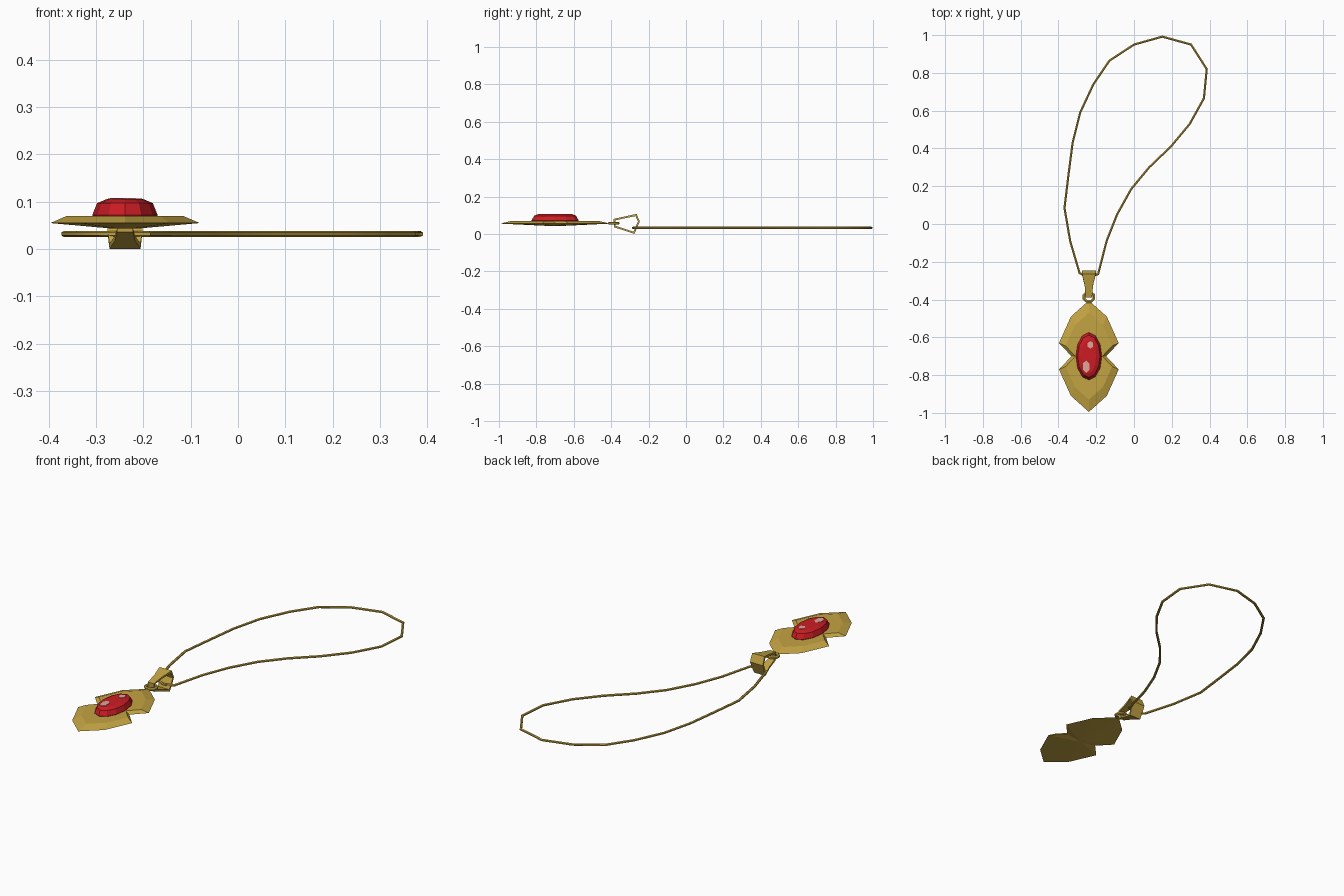
import bpy, bmesh, math
from mathutils import Vector

if "Cube" in bpy.data.objects:
    bpy.data.objects.remove(bpy.data.objects["Cube"])

CX, CY = -0.239, -0.70   # pendant centre


def material(name, rgb):
    m = bpy.data.materials.new(name)
    m.diffuse_color = (*rgb, 1)
    m.use_nodes = True
    m.node_tree.nodes["Principled BSDF"].inputs["Base Color"].default_value = m.diffuse_color
    return m


gold = material("gold", (0.55, 0.37, 0.055))
red = material("ruby red", (0.60, 0.012, 0.017))
pink = material("pale glint", (0.75, 0.38, 0.33))


def loft(name, rings, mat, closed=False, smooth=None):
    """Skin between rings of points; cap the ends or join last to first."""
    bm = bmesh.new()
    vs = [[bm.verts.new(p) for p in r] for r in rings]
    n, k = len(rings[0]), len(rings)
    for i in range(k if closed else k - 1):
        a, b = vs[i], vs[(i + 1) % k]
        for j in range(n):
            bm.faces.new((a[j], a[(j + 1) % n], b[(j + 1) % n], b[j]))
    if not closed:
        bm.faces.new(vs[0])
        bm.faces.new(vs[-1])
    bmesh.ops.recalc_face_normals(bm, faces=bm.faces)
    me = bpy.data.meshes.new(name)
    bm.to_mesh(me)
    bm.free()
    me.materials.append(mat)
    ob = bpy.data.objects.new(name, me)
    bpy.context.collection.objects.link(ob)
    if smooth:
        me.shade_smooth()
        bpy.ops.object.select_all(action='DESELECT')
        bpy.context.view_layer.objects.active = ob
        ob.select_set(True)
        bpy.ops.object.shade_smooth_by_angle(angle=math.radians(smooth))
    return ob


def tube(name, path, radius, sides, mat):
    """Closed tube along a loop lying flat, with mitred corners."""
    rings, n = [], len(path)
    for i, p in enumerate(path):
        d1 = (p - path[i - 1]).normalized()
        d2 = (path[(i + 1) % n] - p).normalized()
        t = (d1 + d2).normalized()
        side = t.cross(Vector((0, 0, 1))) / max(0.6, t.dot(d1))
        rings.append([p + side * radius * math.cos(a) + Vector((0, 0, radius * math.sin(a)))
                      for a in (2 * math.pi * (j + 0.5) / sides for j in range(sides))])
    return loft(name, rings, mat, closed=True, smooth=50)


# chain: loose teardrop loop lying flat
chain = [(-0.19, -0.265), (-0.145, -0.09), (-0.09, 0.05), (-0.015, 0.185), (0.08, 0.30),
         (0.195, 0.41), (0.295, 0.53), (0.37, 0.665), (0.385, 0.82), (0.302, 0.95),
         (0.15, 0.992), (0.0, 0.95), (-0.13, 0.865), (-0.215, 0.74), (-0.285, 0.59),
         (-0.325, 0.43), (-0.347, 0.26), (-0.368, 0.085), (-0.338, -0.09),
         (-0.288, -0.26), (-0.24, -0.283)]
tube("chain", [Vector((x, y, 0.032)) for x, y in chain], 0.0065, 6, gold)

# pendant plate: a quarter outline mirrored both ways, bevelled top, shallow cone below
q = [(0.0, 0.295), (0.095, 0.21), (0.158, 0.07), (0.092, 0.0)]
right = q + [(x, -y) for x, y in q[-2::-1]]
outline = right + [(-x, y) for x, y in right[-2:0:-1]]
loft("pendant_plate",
     [[(CX + x * s, CY + y * s, z) for x, y in outline]
      for s, z in ((0.15, 0.043), (1.0, 0.055), (0.78, 0.070))], gold)

# gem: faceted oval
oval = [(math.sin(a), math.cos(a)) for a in (2 * math.pi * i / 12 for i in range(12))]
loft("gem",
     [[(CX + x * rx, CY + y * ry, z) for x, y in oval]
      for rx, ry, z in ((0.066, 0.122, 0.064), (0.069, 0.126, 0.072),
                        (0.059, 0.112, 0.097), (0.038, 0.090, 0.106))], red)

# glints on the gem table
for i, (gx, gy, rx, ry) in enumerate(((0.008, 0.06, 0.017, 0.02), (-0.014, -0.055, 0.02, 0.033))):
    loft("gem_glint_%d" % (i + 1),
         [[(CX + gx + x * rx, CY + gy + y * ry, z) for x, y in oval[::2]]
          for z in (0.1055, 0.1075)], pink)

# bail: folded band around the chain, narrowing toward the pendant
prof = [(-0.385, 0.036), (-0.276, 0.0), (-0.247, 0.066), (-0.264, 0.107), (-0.388, 0.080)]
inner = [(-0.376, 0.043), (-0.281, 0.012), (-0.257, 0.066), (-0.270, 0.095), (-0.378, 0.073)]


def half_width(y):
    t = min(1, max(0, (y + 0.37) / 0.11))
    return 0.017 + 0.020 * t ** 1.5


def split(loop):
    """Add midpoints so the taper of the band is curved."""
    out = []
    for (a, b), (c, d) in zip(loop, loop[1:] + loop[:1]):
        out += [(a, b), ((a + c) / 2, (b + d) / 2)]
    return out


bands = []
for (oy, oz), (iy, iz) in zip(split(prof), split(inner)):
    w = half_width(oy)
    bands.append([(CX - w, oy, oz), (CX + w, oy, oz), (CX + w, iy, iz), (CX - w, iy, iz)])
loft("bail", bands, gold, closed=True, smooth=30)

# jump ring joining bail and plate
tube("jump_ring",
     [Vector((CX + 0.028 * math.cos(a), -0.386 + 0.026 * math.sin(a), 0.057))
      for a in (2 * math.pi * (i + 0.5) / 8 for i in range(8))], 0.008, 6, gold)
